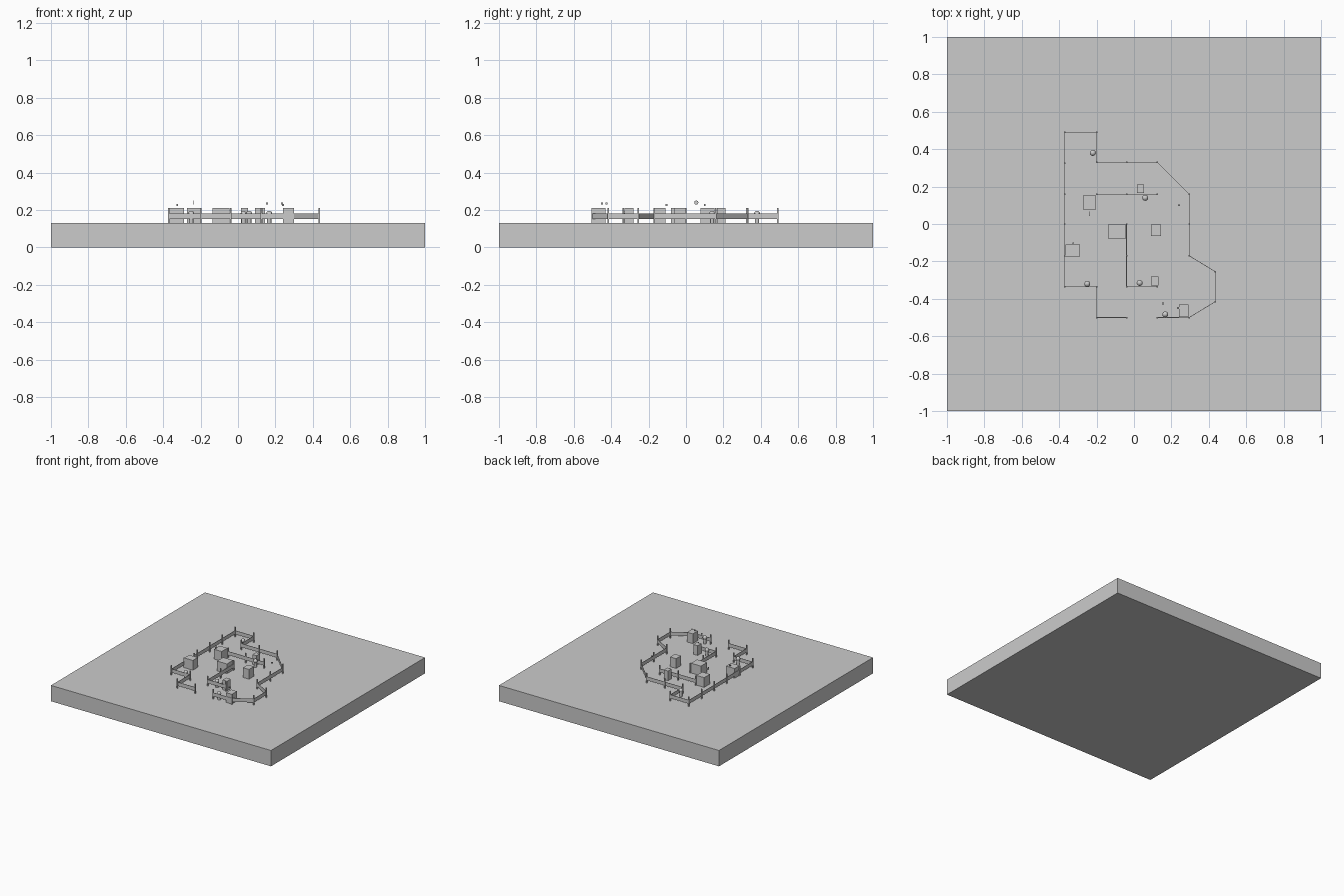
import bpy, math
from mathutils import Vector

TOP = 0.13  # ground level


def box(name, center, size, angle=0):
    bpy.ops.mesh.primitive_cube_add(size=1, location=center, rotation=(0, 0, angle))
    ob = bpy.context.object
    ob.name = name
    ob.scale = size
    return ob


# Ground slab
box("ground_slab", (0, 0, TOP / 2), (2, 2, TOP))

# Fence runs: a post at each point, a rail between neighbours
runs = [
    [(-0.04, -0.5), (-0.2, -0.5), (-0.2, -0.335), (-0.37, -0.335), (-0.37, -0.17),
     (-0.37, 0), (-0.37, 0.16), (-0.37, 0.325), (-0.37, 0.49), (-0.2, 0.49),
     (-0.2, 0.33), (-0.04, 0.33), (0.125, 0.33), (0.295, 0.16), (0.295, 0),
     (0.295, -0.17), (0.435, -0.255), (0.435, -0.415), (0.295, -0.5), (0.125, -0.5)],
    [(-0.2, 0.16), (-0.04, 0.16), (0.125, 0.16)],
    [(-0.04, 0), (-0.04, -0.17), (-0.04, -0.335), (0.125, -0.335)],
]
for run in runs:
    for x, y in run:
        box("fence_post", (x, y, TOP + 0.04), (0.008, 0.008, 0.08))
    for a, b in zip(run, run[1:]):
        a, b = Vector(a), Vector(b)
        d, m = b - a, (a + b) / 2
        box("fence_rail", (m.x, m.y, 0.166), (d.length, 0.003, 0.03), math.atan2(d.y, d.x))

# Block obstacles: centre x, y, width, depth
for x, y, w, d in [(-0.237, 0.115, 0.07, 0.075), (-0.327, -0.142, 0.078, 0.065),
                   (-0.09, -0.04, 0.09, 0.08), (0.034, 0.188, 0.037, 0.046),
                   (0.118, -0.033, 0.055, 0.063), (0.11, -0.304, 0.04, 0.048),
                   (0.266, -0.464, 0.052, 0.066)]:
    box("block", (x, y, TOP + 0.04), (w, d, 0.08))

# Standing figures: slim body with round head
for x, y in [(-0.22, 0.38), (0.06, 0.14), (-0.25, -0.32), (0.03, -0.315), (0.167, -0.483)]:
    bpy.ops.mesh.primitive_cylinder_add(vertices=16, radius=0.011, depth=0.05,
                                        location=(x, y, TOP + 0.025))
    bpy.context.object.name = "figure_body"
    bpy.ops.mesh.primitive_uv_sphere_add(segments=16, ring_count=10, radius=0.016,
                                         location=(x, y, TOP + 0.05))
    bpy.context.object.name = "figure_head"
    bpy.ops.object.shade_smooth_by_angle()

# Floating pickups above the course
for x, y, z in [(-0.325, -0.105, 0.228), (0.235, -0.45, 0.235), (0.24, 0.1, 0.228),
                (0.155, -0.425, 0.235)]:
    box("pickup_cube", (x, y, z), (0.01, 0.01, 0.01))
bpy.ops.mesh.primitive_cylinder_add(vertices=20, radius=0.011, depth=0.003,
                                    location=(-0.24, 0.055, 0.24),
                                    rotation=(0, math.pi / 2, 0))
bpy.context.object.name = "pickup_disc"
